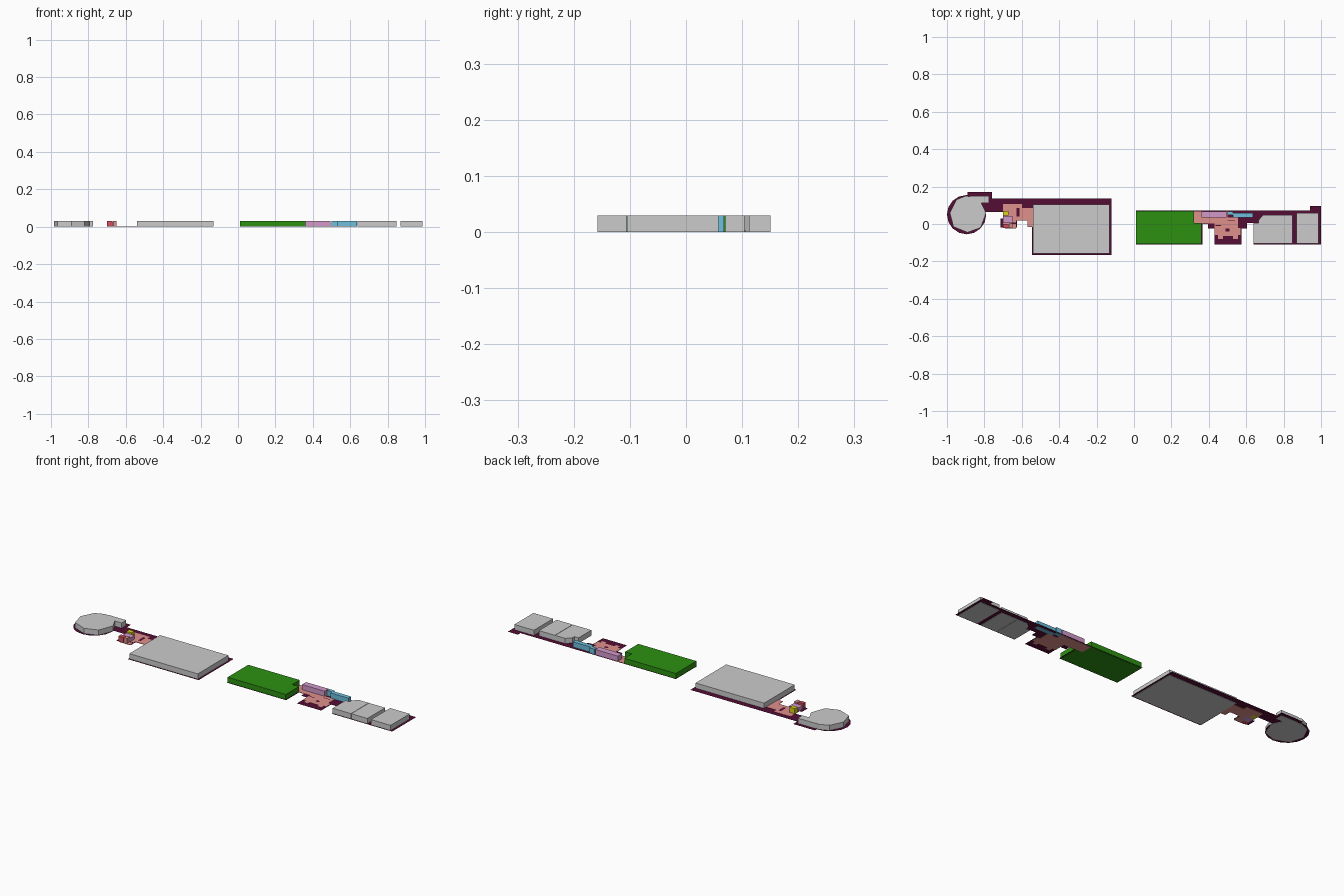
import bpy, bmesh, math

H = 0.03        # height of the raised blocks
FLOOR = 0.0015  # level of the thin ground sheets
ROOM = 0.0025   # top of the flat room slabs

COLORS = {
    "plum": (0.09, 0.004, 0.035), "pink": (0.74, 0.28, 0.26),
    "green": (0.026, 0.28, 0.006), "lilac": (0.65, 0.32, 0.6),
    "blue": (0.16, 0.52, 0.72), "yellow": (0.7, 0.65, 0.01),
    "red": (0.65, 0.08, 0.12),
}
mats = {}
for key, rgb in COLORS.items():
    mats[key] = bpy.data.materials.new(key)
    mats[key].diffuse_color = (*rgb, 1)


def prism(name, pts, z0, z1, color=None):
    """Extrude an outline from z0 to z1; a flat sheet if both are equal."""
    bm = bmesh.new()
    face = bm.faces.new([bm.verts.new((x, y, z0)) for x, y in pts])
    if z1 > z0:
        top = bmesh.ops.extrude_face_region(bm, geom=[face], use_keep_orig=True)["geom"]
        bmesh.ops.translate(bm, vec=(0, 0, z1 - z0),
                            verts=[v for v in top if isinstance(v, bmesh.types.BMVert)])
    bmesh.ops.recalc_face_normals(bm, faces=bm.faces)
    if z1 == z0 and bm.faces[:][0].normal.z < 0:
        bmesh.ops.reverse_faces(bm, faces=bm.faces[:])
    me = bpy.data.meshes.new(name)
    bm.to_mesh(me)
    bm.free()
    ob = bpy.data.objects.new(name, me)
    bpy.context.collection.objects.link(ob)
    if color:
        me.materials.append(mats[color])
    return ob


def rect(x0, x1, y0, y1):
    return [(x0, y0), (x1, y0), (x1, y1), (x0, y1)]


# ground sheets, left wing
prism("left_ground", [
    (-0.89, 0.12), (-0.80, 0.065), (-0.70, 0.065), (-0.70, 0.03), (-0.715, 0.03),
    (-0.715, -0.02), (-0.625, -0.02), (-0.625, 0.02), (-0.545, 0.02), (-0.545, -0.165),
    (-0.12, -0.165), (-0.12, 0.135), (-0.76, 0.135), (-0.76, 0.17), (-0.89, 0.17)],
    FLOOR, FLOOR, "plum")
prism("round_ground", [(-0.895 + 0.105 * math.cos(i * math.tau / 16),
                        0.05 + 0.105 * math.sin(i * math.tau / 16)) for i in range(16)],
      FLOOR, FLOOR, "plum")

# ground sheets, right wing
prism("right_ground", [
    (0.01, -0.11), (0.365, -0.11), (0.365, 0.0), (0.395, 0.0), (0.395, -0.025),
    (0.43, -0.025), (0.43, -0.11), (0.575, -0.11), (0.575, -0.025), (0.605, -0.025),
    (0.605, 0.005), (0.64, 0.005), (0.64, -0.11), (1.0, -0.11), (1.0, 0.095),
    (0.94, 0.095), (0.94, 0.073), (0.045, 0.073), (0.045, 0.09), (0.01, 0.09)][:18]
    + [(0.01, 0.073)], FLOOR, FLOOR, "plum")

# grey blocks, left wing
prism("round_hall", [(-0.90, 0.15), (-0.83, 0.14), (-0.79, 0.06), (-0.82, -0.02),
                     (-0.89, -0.045), (-0.965, -0.015), (-0.985, 0.06), (-0.95, 0.13)], 0, H)
prism("entry_block", [(-0.88, 0.151), (-0.84, 0.112), (-0.775, 0.112), (-0.775, 0.151)], 0, H)
prism("main_hall", rect(-0.54, -0.13, -0.158, 0.104), 0, H)

# grey blocks, right wing
prism("end_block_1", [(0.64, -0.105), (0.75, -0.105), (0.75, 0.047),
                      (0.69, 0.047), (0.665, 0.02), (0.665, 0.005), (0.64, 0.005)], 0, H)
prism("end_block_2", rect(0.752, 0.848, -0.105, 0.047), 0, H)
prism("end_block_3", rect(0.87, 0.987, -0.105, 0.058), 0, H)

# green block with a notched corner
prism("green_block", [(0.012, -0.106), (0.36, -0.106), (0.36, 0.006), (0.32, 0.006),
                      (0.32, 0.07), (0.012, 0.07)], 0, H, "green")

# coloured corridor blocks
prism("lilac_corridor", rect(0.36, 0.495, 0.034, 0.068), 0, H, "lilac")
prism("blue_corridor", [(0.50, 0.048), (0.53, 0.048), (0.53, 0.034), (0.637, 0.034),
                        (0.637, 0.058), (0.53, 0.058), (0.53, 0.068), (0.50, 0.068)],
      0, H, "blue")

# small blocks by the left rooms
prism("yellow_block", rect(-0.70, -0.67, 0.045, 0.07), 0, H, "yellow")
prism("lilac_block", rect(-0.70, -0.65, 0.005, 0.044), 0, 0.022, "lilac")
prism("red_block", rect(-0.70, -0.67, -0.022, 0.0), 0, H, "red")
prism("pink_block", rect(-0.668, -0.65, -0.022, 0.004), 0, H, "pink")

# flat room slabs
prism("left_rooms", [
    (-0.70, 0.0), (-0.69, -0.024), (-0.63, -0.024), (-0.63, 0.02), (-0.57, 0.02),
    (-0.57, -0.015), (-0.54, -0.015), (-0.54, 0.085), (-0.60, 0.085), (-0.60, 0.107),
    (-0.70, 0.107)], 0, ROOM, "pink")
prism("right_upper_rooms", [
    (0.32, 0.003), (0.555, 0.003), (0.555, 0.035), (0.50, 0.035), (0.50, 0.068),
    (0.32, 0.068)], 0, ROOM, "pink")
prism("right_lower_rooms", [
    (0.43, 0.003), (0.43, -0.06), (0.45, -0.06), (0.45, -0.08), (0.475, -0.08),
    (0.475, -0.065), (0.53, -0.065), (0.53, -0.08), (0.555, -0.08), (0.555, -0.06),
    (0.57, -0.06), (0.57, -0.022), (0.555, -0.022), (0.555, 0.003)], 0, ROOM, "pink")

# dark wall gaps between rooms
gaps = [(-0.627, -0.612, 0.04, 0.085), (-0.655, -0.63, 0.0, 0.008),
        (0.435, 0.465, -0.012, -0.006), (0.49, 0.51, -0.04, -0.025), (0.50, 0.54, 0.015, 0.02)]
for i, g in enumerate(gaps):
    prism(f"wall_gap_{i + 1}", rect(*g), ROOM + 0.0003, ROOM + 0.0003, "plum")
